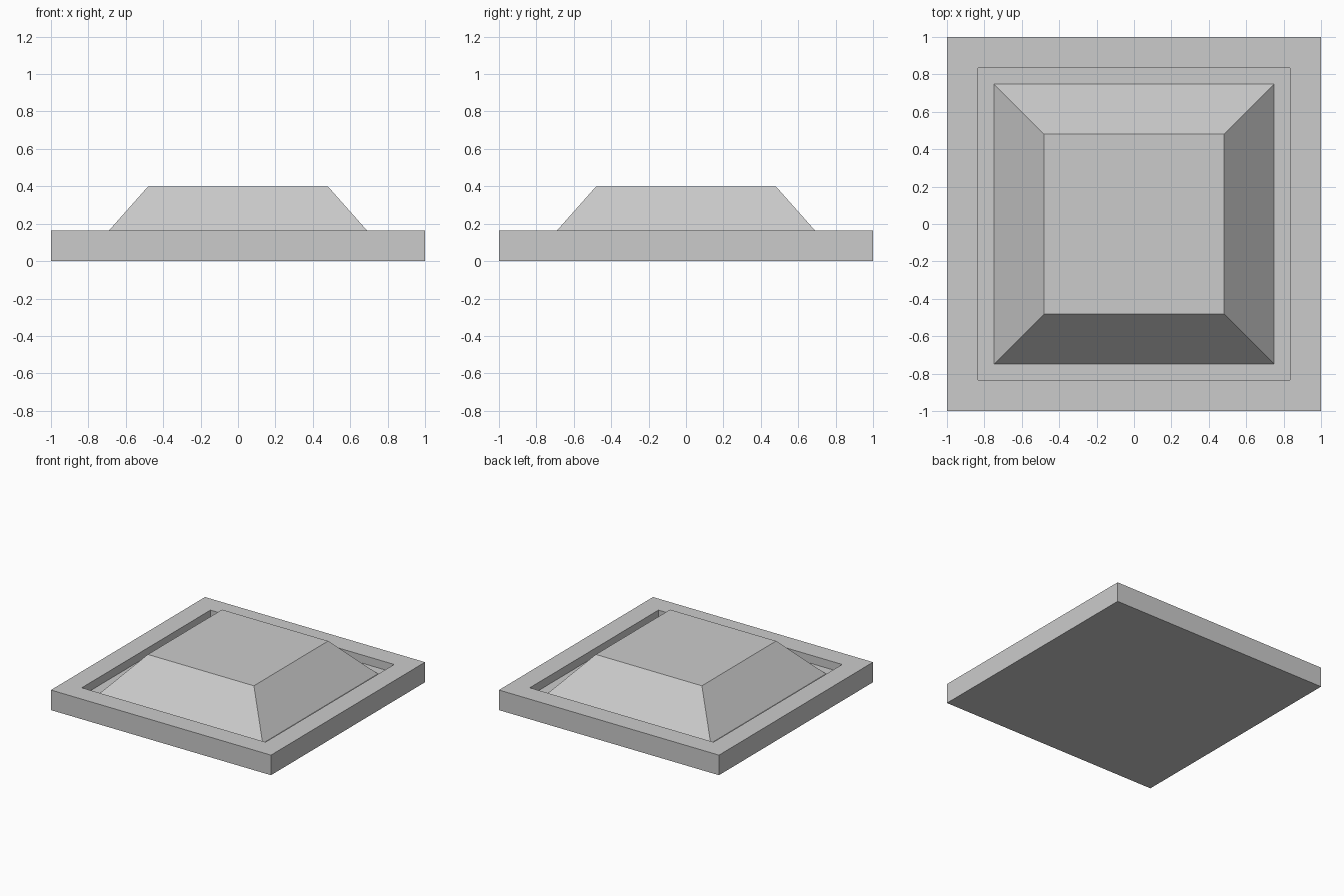
import bpy
import bmesh

if "Cube" in bpy.data.objects:
    bpy.data.objects.remove(bpy.data.objects["Cube"], do_unlink=True)

# Plain grey material
grey = bpy.data.materials.new("light_grey")
grey.use_nodes = True
color = (0.6, 0.6, 0.6, 1)
grey.diffuse_color = color
grey.node_tree.nodes["Principled BSDF"].inputs["Base Color"].default_value = color


def square_loft(name, rings):
    """Closed solid through concentric squares given as (half width, height)."""
    bm = bmesh.new()
    corners = ((-1, -1), (1, -1), (1, 1), (-1, 1))
    loops = [[bm.verts.new((x * h, y * h, z)) for x, y in corners] for h, z in rings]
    for a, b in zip(loops, loops[1:]):
        for i in range(4):
            j = (i + 1) % 4
            bm.faces.new((a[i], a[j], b[j], b[i]))
    bm.faces.new(loops[0][::-1])
    bm.faces.new(loops[-1])
    mesh = bpy.data.meshes.new(name)
    bm.to_mesh(mesh)
    bm.free()
    mesh.materials.append(grey)
    obj = bpy.data.objects.new(name, mesh)
    bpy.context.collection.objects.link(obj)
    return obj


# Square slab: outer wall, rim, recess wall, recess floor, raised sloped panel
TOP, FLOOR = 0.165, 0.098
square_loft("raised_panel_slab", [
    (1.0, 0.0),
    (1.0, TOP),
    (0.835, TOP),
    (0.835, FLOOR),
    (0.748, FLOOR),
    (0.482, 0.398),
])
